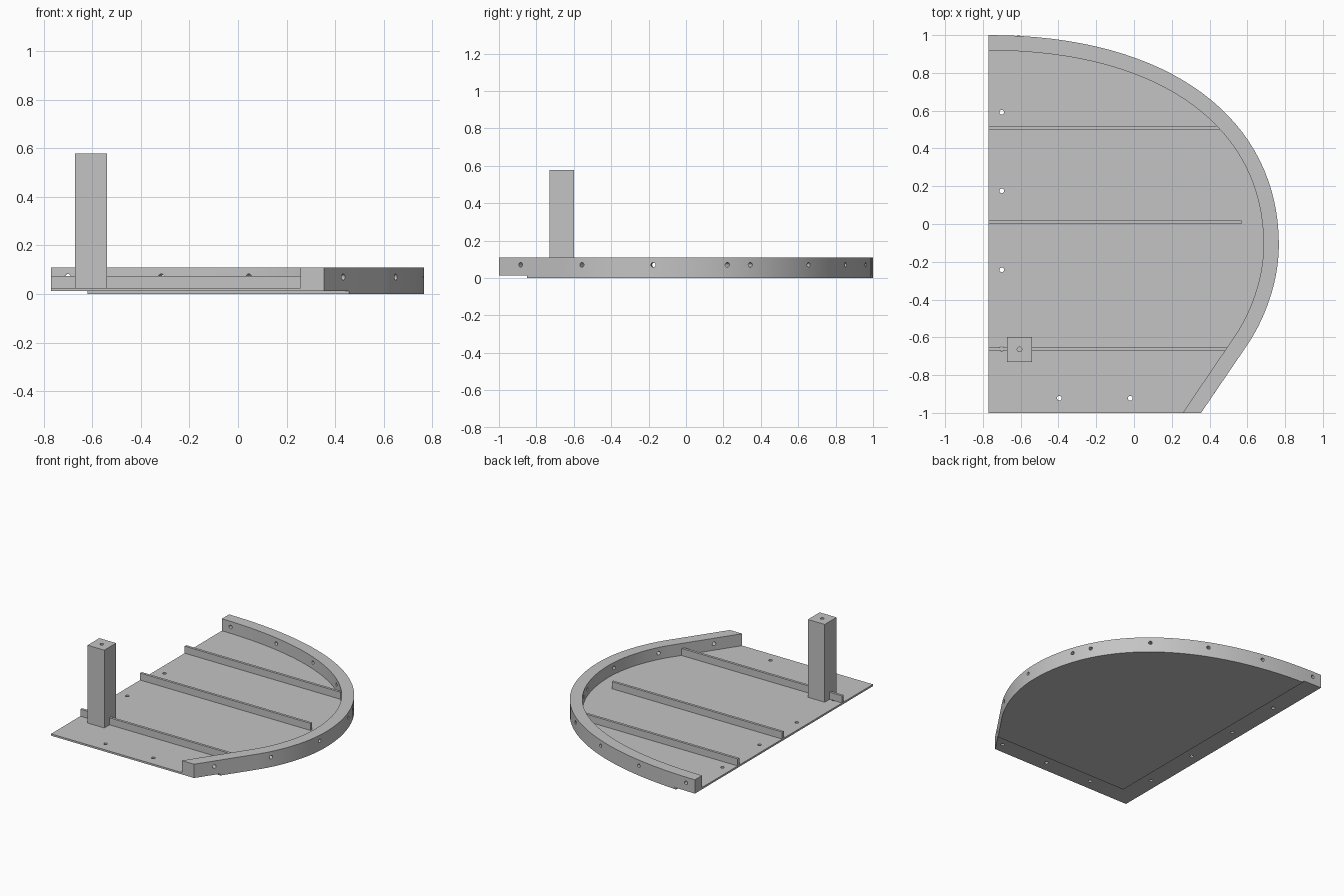
import bpy, bmesh
from mathutils import Vector, Matrix
from mathutils.geometry import interpolate_bezier

if "Cube" in bpy.data.objects:
    bpy.data.objects.remove(bpy.data.objects["Cube"])

grey = bpy.data.materials.new("plain_grey")
grey.diffuse_color = (0.55, 0.55, 0.55, 1)
grey.use_nodes = True
grey.node_tree.nodes["Principled BSDF"].inputs["Base Color"].default_value = grey.diffuse_color

DECK_LOW, DECK_TOP, RIM_TOP = 0.012, 0.025, 0.11
HOLE_R = 0.0125


def finish(name, bm):
    bmesh.ops.recalc_face_normals(bm, faces=bm.faces)
    me = bpy.data.meshes.new(name)
    bm.to_mesh(me)
    bm.free()
    ob = bpy.data.objects.new(name, me)
    ob.data.materials.append(grey)
    bpy.context.collection.objects.link(ob)
    return ob


def slab(name, pts, z0, z1):
    """Extrude a flat outline from z0 up to z1."""
    bm = bmesh.new()
    face = bm.faces.new([bm.verts.new((p[0], p[1], z0)) for p in pts])
    up = bmesh.ops.extrude_face_region(bm, geom=[face])["geom"]
    bmesh.ops.translate(bm, vec=(0, 0, z1 - z0),
                        verts=[v for v in up if isinstance(v, bmesh.types.BMVert)])
    return finish(name, bm)


def box(name, x0, x1, y0, y1, z0, z1):
    return slab(name, [(x0, y0), (x1, y0), (x1, y1), (x0, y1)], z0, z1)


def select(ob):
    bpy.ops.object.select_all(action='DESELECT')
    ob.select_set(True)
    bpy.context.view_layer.objects.active = ob


def drill(ob, holes):
    """Cut round holes given as (centre, axis, length)."""
    bm = bmesh.new()
    for centre, axis, length in holes:
        turn = Vector(axis).to_track_quat('Z', 'Y').to_matrix().to_4x4()
        bmesh.ops.create_cone(bm, cap_ends=True, segments=16, radius1=HOLE_R,
                              radius2=HOLE_R, depth=length,
                              matrix=Matrix.Translation(centre) @ turn)
    cutter = finish("hole_cutter", bm)
    cutter.hide_render = True
    mod = ob.modifiers.new("holes", 'BOOLEAN')
    mod.operation, mod.solver, mod.object = 'DIFFERENCE', 'EXACT', cutter
    select(ob)
    bpy.ops.object.modifier_apply(modifier=mod.name)
    bpy.data.objects.remove(cutter)


# Outer outline: long sweep, tight turn, then a straight run to the front
V = Vector
sweep = interpolate_bezier(V((-0.77, 1)), V((0.2, 1)), V((0.767, 0.55)), V((0.767, -0.11)), 33)
turn = interpolate_bezier(V((0.767, -0.11)), V((0.767, -0.31)), V((0.69, -0.507)), V((0.6, -0.64)), 15)
outer = [p.to_2d() for p in sweep + turn[1:]] + [V((0.457, -0.85)), V((0.355, -1))]

# Inner outline: the outer one moved inwards by the rim thickness
inner = []
for i, p in enumerate(outer):
    t = (outer[min(i + 1, len(outer) - 1)] - outer[max(i - 1, 0)]).normalized()
    inner.append(p + V((t.y, -t.x)) * 0.081)
inner[0] = V((-0.77, 0.919))
inner[-1] = V((0.258, -1))

# Curved rim with radial bolt holes
rim = slab("curved_rim", outer + inner[::-1], DECK_LOW, RIM_TOP)
rim_holes = []
for target in [(-0.70, 1), (-0.30, 0.97), (0.075, 0.855), (0.405, 0.65), (0.655, 0.34),
               (0.71, 0.22), (0.765, -0.175), (0.655, -0.56), (0.435, -0.885)]:
    q = V(target)
    a, b = min(zip(outer, outer[1:]), key=lambda s: ((s[0] + s[1]) / 2 - q).length)
    t = (b - a).normalized()
    n = V((-t.y, t.x))
    c = a + t * (q - a).dot(t) - n * 0.04
    rim_holes.append(((c.x, c.y, 0.07), (n.x, n.y, 0), 0.16))
# Blind hole in the underside of the front end
rim_holes.append(((0.355, -0.925, DECK_LOW), (0, 0, 1), 0.03))
drill(rim, rim_holes)

# Deck inside the rim, with holes along the left and front edges
deck = slab("deck", inner + [V((-0.77, -1))], DECK_LOW, DECK_TOP)
drill(deck, [((x, y, 0.018), (0, 0, 1), 0.05) for x, y in
             [(-0.70, 0.592), (-0.70, 0.175), (-0.70, -0.243), (-0.70, -0.66),
              (-0.395, -0.922), (-0.02, -0.922)]])

# Lower plate, set back from the left and front edges
plate = [p for p in outer if p.x > -0.61 and p.y > -0.851]
slab("lower_plate", [V((-0.62, 0.999))] + plate + [V((-0.62, -0.85))], 0, DECK_LOW)

# Cross battens
for name, end, y in [("back_batten", 0.46, 0.51), ("middle_batten", 0.57, 0.01),
                     ("front_batten", 0.505, -0.662)]:
    box(name, -0.77, end, y - 0.009, y + 0.009, DECK_TOP, 0.075)

# Upright post with a hole down its middle
post = box("post", -0.672, -0.54, -0.73, -0.598, DECK_TOP, 0.578)
drill(post, [((-0.606, -0.664, 0.38), (0, 0, 1), 0.6)])

# Smooth the curved sides, keep the edges crisp
for ob in list(bpy.context.scene.objects):
    select(ob)
    bpy.ops.object.shade_smooth_by_angle(angle=0.5)
